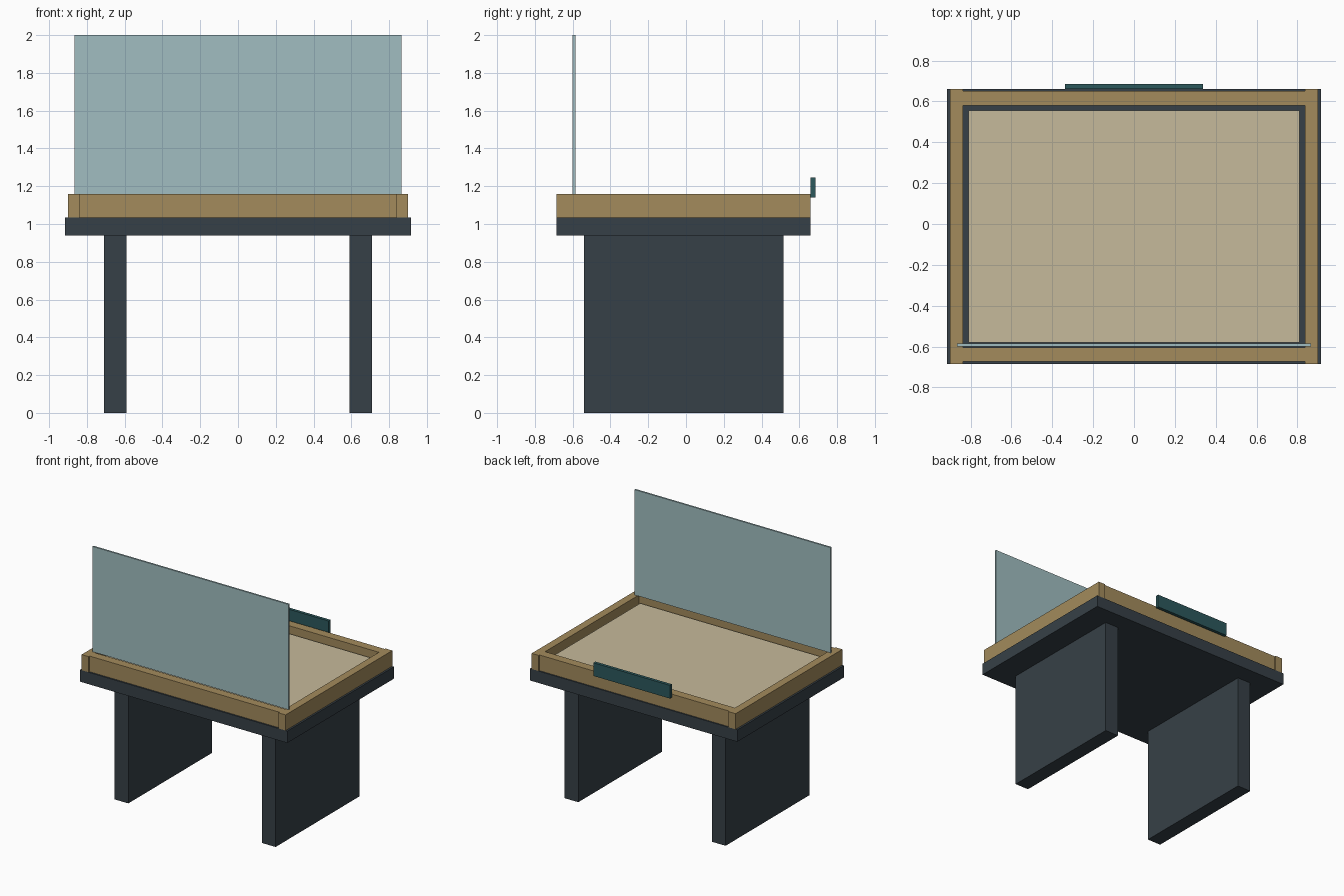
import bpy

if "Cube" in bpy.data.objects:
    bpy.data.objects.remove(bpy.data.objects["Cube"])


def material(name, rgb):
    m = bpy.data.materials.new(name)
    m.diffuse_color = (*rgb, 1.0)
    m.use_nodes = True
    m.node_tree.nodes["Principled BSDF"].inputs["Base Color"].default_value = m.diffuse_color
    return m


slate = material("dark slate", (0.037, 0.051, 0.063))
wood = material("tan wood", (0.366, 0.258, 0.107))
sand = material("pale sand", (0.565, 0.491, 0.328))
glass = material("pale blue glass", (0.356, 0.515, 0.533))
teal = material("dark teal", (0.025, 0.098, 0.107))


def box(name, x, y, z, mat):
    """Box from (min, max) ranges on each axis."""
    bpy.ops.mesh.primitive_cube_add(size=1)
    ob = bpy.context.object
    ob.name = name
    for v in ob.data.vertices:
        v.co = [(lo + hi) / 2 + c * (hi - lo)
                for c, (lo, hi) in zip(v.co, (x, y, z))]
    ob.data.materials.append(mat)
    return ob


BASE_TOP, RIM_TOP = 1.035, 1.16
FRONT, BACK = -0.685, 0.66

# Table slab
box("table_slab", (-0.915, 0.915), (FRONT, BACK), (0.94, BASE_TOP), slate)

# Panel legs and side rails, left and right
for side, s in (("left", -1), ("right", 1)):
    box(f"{side}_leg", sorted((s * 0.59, s * 0.71)), (-0.54, 0.515), (0, 0.94), slate)
    box(f"{side}_rail", sorted((s * 0.838, s * 0.90)), (FRONT, BACK), (BASE_TOP, RIM_TOP), wood)

# Front and back rails, slightly recessed between the side rails
box("front_rail", (-0.838, 0.838), (-0.673, -0.605), (BASE_TOP, RIM_TOP), wood)
box("back_rail", (-0.838, 0.838), (0.58, 0.65), (BASE_TOP, RIM_TOP), wood)

# Sand bed with a narrow gap around it
box("sand_bed", (-0.81, 0.81), (-0.58, 0.556), (BASE_TOP, 1.11), sand)

# Upright glass screen
box("glass_screen", (-0.866, 0.866), (-0.60, -0.586), (RIM_TOP, 2.0), glass)

# Small plate on the back edge
box("back_plate", (-0.337, 0.337), (BACK, 0.685), (1.14, 1.245), teal)
